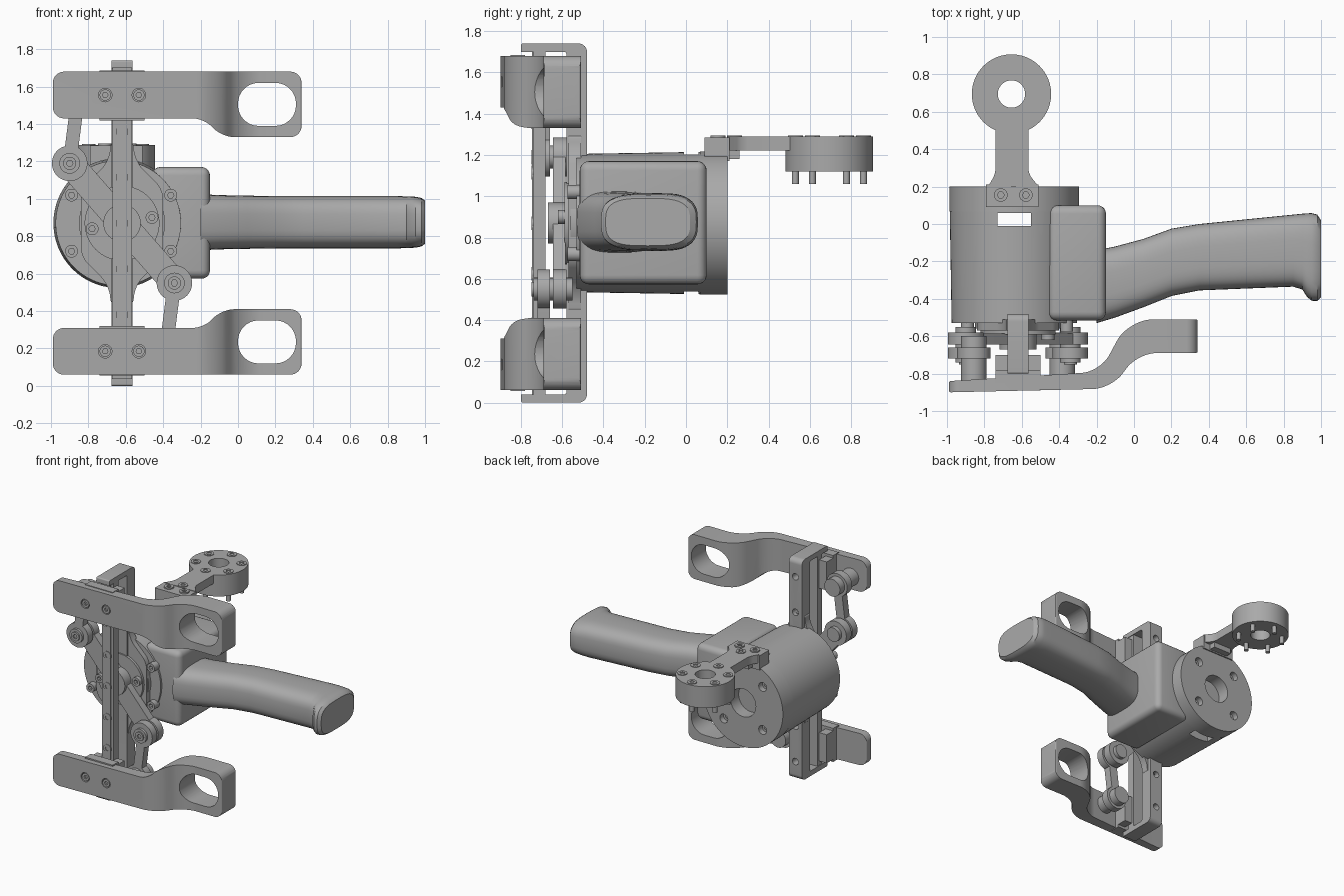
import bpy, bmesh, math
from mathutils import Vector

if "Cube" in bpy.data.objects:
    bpy.data.objects.remove(bpy.data.objects["Cube"])

grey = bpy.data.materials.new("plain grey")
grey.use_nodes = True
grey.diffuse_color = (0.4, 0.4, 0.4, 1)
grey.node_tree.nodes["Principled BSDF"].inputs["Base Color"].default_value = (0.4, 0.4, 0.4, 1)

CX, CZ = -0.62, 0.87      # linkage centre
HX = -0.64                # housing axis
parts = []


def finish(name, bm):
    bmesh.ops.recalc_face_normals(bm, faces=bm.faces)
    mesh = bpy.data.meshes.new(name)
    bm.to_mesh(mesh)
    bm.free()
    mesh.materials.append(grey)
    ob = bpy.data.objects.new(name, mesh)
    bpy.context.collection.objects.link(ob)
    parts.append(ob)
    return ob


def place(axis, u, v, w):
    return {"x": (w, u, v), "y": (u, w, v), "z": (u, v, w)}[axis]


def rounded(points, steps=8):
    """Round each (u, v, radius) corner of an outline."""
    out = []
    for i, (u, v, r) in enumerate(points):
        p = Vector((u, v))
        a = p + (Vector(points[i - 1][:2]) - p).normalized() * r
        b = p + (Vector(points[(i + 1) % len(points)][:2]) - p).normalized() * r
        c, d = a.lerp(p, 0.55), b.lerp(p, 0.55)
        for k in range(steps + 1 if r else 1):
            t = k / steps
            out.append(a * (1 - t) ** 3 + c * 3 * t * (1 - t) ** 2 + d * 3 * t * t * (1 - t) + b * t ** 3)
    return out


def loft(name, rings):
    bm = bmesh.new()
    loops = [[bm.verts.new(co) for co in ring] for ring in rings]
    for a, b in zip(loops, loops[1:]):
        for i in range(len(a)):
            bm.faces.new((a[i - 1], a[i], b[i], b[i - 1]))
    bm.faces.new(loops[0])
    bm.faces.new(loops[-1])
    return finish(name, bm)


def prism(name, outline, axis, lo, hi):
    return loft(name, [[place(axis, u, v, w) for u, v in outline] for w in (lo, hi)])


def circle(u, v, r, n=48):
    return [(u + r * math.cos(2 * math.pi * i / n), v + r * math.sin(2 * math.pi * i / n)) for i in range(n)]


def cyl(name, u, v, r, axis, lo, hi, n=48):
    return prism(name, circle(u, v, r, n), axis, lo, hi)


def rect(u0, u1, v0, v1, r=0.0):
    return rounded([(u0, v0, r), (u1, v0, r), (u1, v1, r), (u0, v1, r)])


def box(name, x0, x1, y0, y1, z0, z1, bevel=0.0):
    ob = prism(name, rect(x0, x1, y0, y1), "z", z0, z1)
    if bevel:
        bm = bmesh.new()
        bm.from_mesh(ob.data)
        bmesh.ops.bevel(bm, geom=bm.edges[:], offset=bevel, segments=5, profile=0.5, affect="EDGES")
        bm.to_mesh(ob.data)
        bm.free()
    return ob


def combine(ob, tools, operation="DIFFERENCE"):
    for tool in tools:
        mod = ob.modifiers.new("cut", "BOOLEAN")
        mod.operation, mod.object, mod.solver = operation, tool, "EXACT"
    deps = bpy.context.evaluated_depsgraph_get()
    ob.data = bpy.data.meshes.new_from_object(ob.evaluated_get(deps))
    ob.modifiers.clear()
    for tool in tools:
        parts.remove(tool)
        bpy.data.objects.remove(tool)
    return ob


def screw(name, u, v, axis, base, top, r=0.034):
    """Socket-head screw whose hex socket opens at the top end."""
    deep = top + (base - top) * 0.5
    hexa = [circle(u, v, r * 0.5, 6)[i // 4] for i in range(24)]
    rings = [(circle(u, v, r, 24), base), (circle(u, v, r, 24), top),
             (hexa, top), (hexa, deep)]
    ob = loft(name, [[place(axis, a, b, w) for a, b in ring] for ring, w in rings])
    bm = bmesh.new()
    bm.from_mesh(ob.data)
    bmesh.ops.remove_doubles(bm, verts=bm.verts, dist=1e-5)
    bm.to_mesh(ob.data)
    bm.free()


def bar(name, p, q, half, lo, hi):
    """Flat link with round ends, lying in the xz plane."""
    p, q = Vector(p), Vector(q)
    ang = math.atan2(q.y - p.y, q.x - p.x)
    pts = []
    for c, start in ((q, ang - math.pi / 2), (p, ang + math.pi / 2)):
        for k in range(17):
            t = start + math.pi * k / 16
            pts.append((c.x + half * math.cos(t), c.y + half * math.sin(t)))
    return prism(name, pts, "y", lo, hi)


# Motor housing with a slot, and rear cap with bores
housing = loft("motor_housing", [[place("y", u, v, w) for u, v in circle(HX, CZ, r, 96)]
                                 for r, w in ((0.335, -0.53), (0.345, 0.068))])
combine(housing, [box("slot", -0.73, -0.55, -0.01, 0.06, 0.3, 1.4)])
cap = cyl("rear_cap", HX, CZ, 0.347, "y", 0.068, 0.2, 96)
combine(cap, [cyl("bore", HX, CZ, 0.11, "y", 0.1, 0.3)] +
        [cyl("bolt_hole", HX + a * 0.17, CZ + b * 0.17, 0.035, "y", 0.13, 0.3, 24)
         for a in (-1, 1) for b in (-1, 1)])
for a in (-1, 1):
    for b in (-1, 1):
        screw("housing_screw", -0.625 + a * 0.265, CZ + b * 0.15, "y", -0.5, -0.575)
        screw("cap_screw", HX + a * 0.17, CZ + b * 0.17, "y", 0.12, 0.16, 0.03)
    screw("hub_screw", CX + a * 0.16, CZ + a * 0.03, "y", -0.55, -0.62)

# Hub in front of the housing
cyl("front_flange", CX, CZ, 0.23, "y", -0.56, -0.52, 64)
cyl("front_hub", CX, CZ, 0.2, "y", -0.59, -0.55, 64)

# Gearbox block and lofted handle with hooked end
box("side_block", -0.46, -0.15, -0.515, 0.1, 0.573, 1.17, 0.045)
sections = [(-0.2, -0.53, -0.14, 0.15), (-0.1, -0.5, -0.12, 0.145), (0.05, -0.445, -0.08, 0.142),
            (0.2, -0.385, -0.025, 0.14), (0.35, -0.355, 0.0, 0.14), (0.6, -0.345, 0.025, 0.14),
            (0.85, -0.335, 0.05, 0.14), (0.9, -0.35, 0.055, 0.138), (0.925, -0.39, 0.057, 0.137),
            (0.95, -0.41, 0.058, 0.136), (0.98, -0.412, 0.05, 0.13), (1.0, -0.39, 0.02, 0.115)]


def handle_ring(x, y0, y1, h):
    ring = []
    for i in range(40):
        t = 2 * math.pi * i / 40
        c, s = math.cos(t), math.sin(t)
        ring.append((x, (y0 + y1) / 2 + (y1 - y0) / 2 * math.copysign(abs(c) ** 0.62, c),
                     CZ + 0.005 + h * math.copysign(abs(s) ** 0.62, s)))
    return ring


loft("handle", [handle_ring(*s) for s in sections])

# C-shaped frame carrying the rail
frame = prism("rail_frame", rounded([(-0.48, 0, 0.04), (-0.48, 1.74, 0.04), (-0.8, 1.74, 0.01), (-0.8, 1.7, 0),
                                     (-0.58, 1.7, 0.01), (-0.58, 0.04, 0.01), (-0.8, 0.04, 0), (-0.8, 0, 0.01)]),
              "x", CX - 0.057, CX + 0.057)
combine(frame, [cyl("frame_hole", CX, CZ + d, 0.026, "y", -0.55, -0.4, 24) for d in (-0.73, -0.45, 0.45, 0.73)])
for s in (-1, 1):
    flare = [(-0.06, 0.43, 0.02), (-0.07, 0.33, 0.06), (-0.22, 0.18, 0.05), (-0.22, 0, 0),
             (0.22, 0, 0), (0.22, 0.18, 0.05), (0.07, 0.33, 0.06), (0.06, 0.43, 0.02)]
    prism("frame_flare", rounded([(CX + u, CZ + s * v, r) for u, v, r in flare]), "y", -0.57, -0.51)
box("slide_rail", CX - 0.052, CX + 0.052, -0.74, -0.68, 0.03, 1.71)
box("rail_groove_strip", CX - 0.03, CX + 0.03, -0.746, -0.73, 0.03, 1.71)
for d in (-0.49, -0.245, 0, 0.245, 0.49):
    screw("rail_screw", CX, CZ + d, "y", -0.72, -0.75, 0.033)

# Crank bar through the centre
bar("crank_bar", (CX - 0.28, CZ + 0.32), (CX + 0.28, CZ - 0.32), 0.072, -0.645, -0.585)
cyl("crank_boss", CX, CZ, 0.1, "y", -0.67, -0.57)

for s in (-1, 1):
    side = "upper" if s > 0 else "lower"
    # Links and pivots
    jx, jz = CX - s * 0.28, CZ + s * 0.32
    px, pz = CX - s * 0.237, CZ + s * 0.66
    cyl(side + "_crank_eye", jx, jz, 0.095, "y", -0.645, -0.58)
    cyl(side + "_pivot_pin", jx, jz, 0.055, "y", -0.74, -0.55)
    screw(side + "_pivot_screw", jx, jz, "y", -0.73, -0.75, 0.035)
    cyl(side + "_link_eye", jx, jz, 0.095, "y", -0.72, -0.66)
    bar(side + "_link", (jx, jz), (px, pz), 0.036, -0.72, -0.66)
    cyl(side + "_link_end", px, pz, 0.09, "y", -0.72, -0.66)
    cyl(side + "_link_post", px, pz, 0.068, "y", -0.85, -0.6)

    # Carriage that rides the rail
    z0, z1 = sorted((CZ + s * 0.55, CZ + s * 0.815))
    box(side + "_carriage_plate", CX - 0.12, CX + 0.12, -0.85, -0.78, z0, z1)
    for a in (-1, 1):
        xs = sorted((CX + a * 0.054, CX + a * 0.12))
        box(side + "_carriage_cheek", *xs, -0.79, -0.7, z0 + 0.02, z1 - 0.02)

    # Finger with an oval loop
    plan = rounded([(-0.99, -0.9, 0.01), (-0.12, -0.88, 0.1), (0.02, -0.69, 0.1), (0.34, -0.69, 0.01),
                    (0.34, -0.51, 0.01), (-0.03, -0.51, 0.13), (-0.18, -0.79, 0.1), (-0.99, -0.84, 0.01)], 12)
    face = rounded([(u, CZ + s * v, r) for u, v, r in
                    ((-0.99, 0.56, 0.06), (-0.18, 0.56, 0.06), (-0.09, 0.46, 0.07),
                     (0.34, 0.46, 0.06), (0.34, 0.81, 0.06), (-0.99, 0.81, 0.06))])
    finger = prism(side + "_finger", plan, "z", 0, 1.8)
    combine(finger, [prism("outline", face, "y", -1, 0)], "INTERSECT")
    hz = sorted((CZ + s * 0.52, CZ + s * 0.75))
    combine(finger, [prism("loop_hole", rect(0, 0.31, *hz, 0.11), "y", -1, -0.3)] +
            [cyl("bore", CX + a * 0.09, CZ + s * 0.685, 0.036, "y", -1, -0.87, 24) for a in (-1, 1)])
    for a in (-1, 1):
        screw(side + "_finger_screw", CX + a * 0.09, CZ + s * 0.685, "y", -0.86, -0.89, 0.03)

# Rear arm with a ring flange
RX, RY = -0.655, 0.695
box("arm_mount", -0.79, -0.51, 0.09, 0.21, 1.17, 1.285)
box("arm_mount_step", -0.73, -0.57, 0.2, 0.26, 1.18, 1.285)
prism("arm", rounded([(-0.78, 0.2, 0), (-0.51, 0.2, 0), (-0.565, 0.27, 0.03), (-0.565, 0.56, 0),
                      (-0.74, 0.56, 0), (-0.74, 0.27, 0.03)]), "z", 1.222, 1.289)
ring = cyl("ring_flange", RX, RY, 0.212, "z", 1.12, 1.289, 72)
bolts = [(RX + 0.165 * math.sin(k * math.pi / 3), RY + 0.165 * math.cos(k * math.pi / 3)) for k in range(6)]
combine(ring, [cyl("ring_hole", RX, RY, 0.073, "z", 1, 1.4)])
for x, y in bolts:
    screw("ring_screw", x, y, "z", 1.27, 1.294, 0.036)
    cyl("ring_pin", x, y, 0.017, "z", 1.06, 1.13, 20)
for x, y in ((-0.712, 0.155), (-0.578, 0.155), (-0.645, 0.235)):
    screw("arm_screw", x, y, "z", 1.27, 1.295, 0.036)

# Smooth shading with sharp edges kept
bpy.ops.object.select_all(action="DESELECT")
for ob in parts:
    ob.select_set(True)
bpy.context.view_layer.objects.active = parts[0]
bpy.ops.object.shade_smooth_by_angle(angle=math.radians(30))
